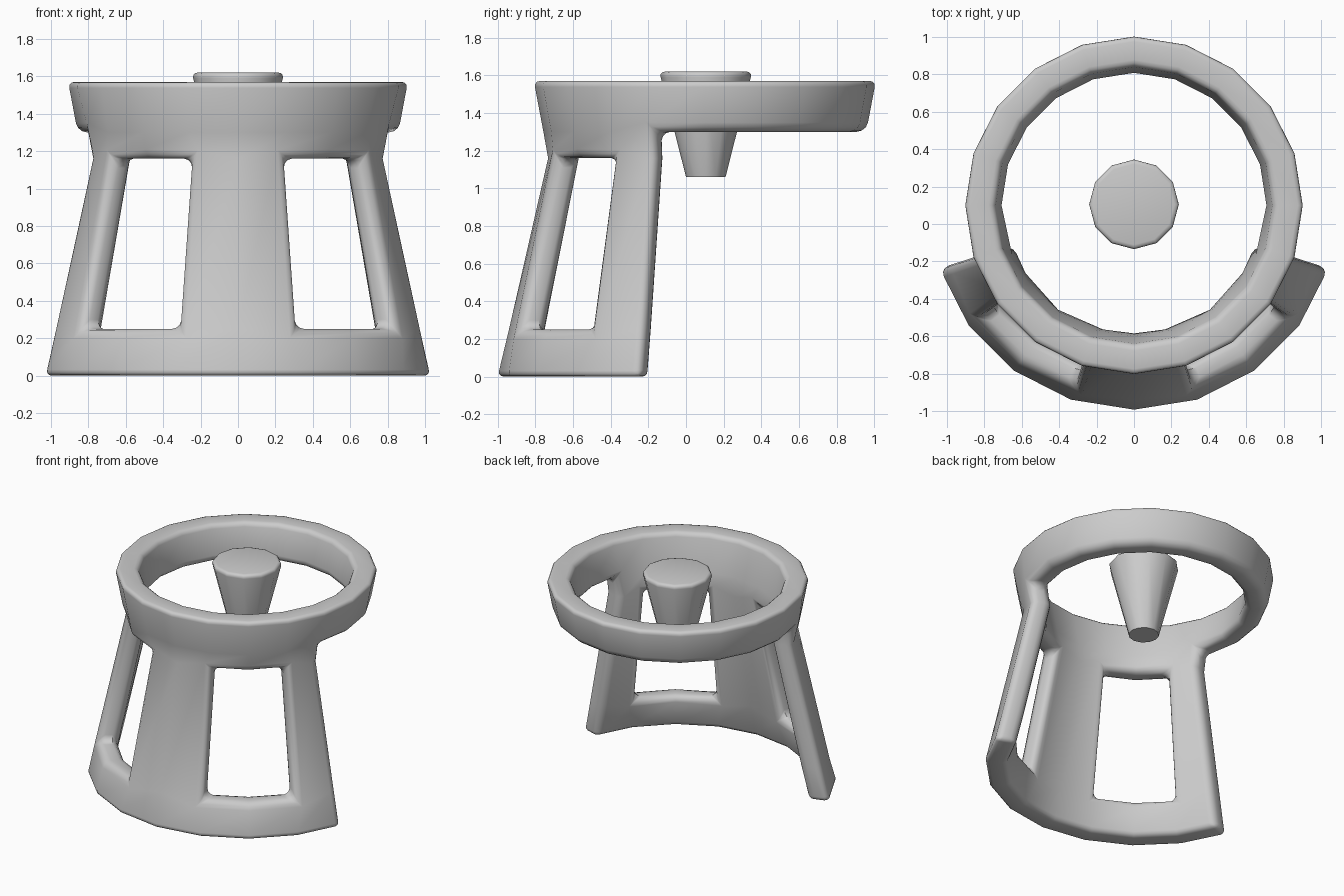
import bpy, bmesh
from math import pi, sin, cos, radians

if "Cube" in bpy.data.objects:
    bpy.data.objects.remove(bpy.data.objects["Cube"])

SEG = 20      # sides of the ring
CY = 0.1      # centre of the ring in y

# rows of the wall profile: z, outer radius, inner radius
ROWS = [(0.0, 1.10, 0.945), (0.25, 1.04, 0.885), (1.16, 0.832, 0.685),
        (1.30, 0.857, 0.70), (1.57, 0.908, 0.745)]


def filled(row, j):
    """True where the wall has material (j = column, counted from the front)."""
    if row < 0 or row > 3:
        return False
    k = (j + SEG // 2) % SEG - SEG // 2
    if row == 3:
        return True                        # full ring
    if row == 1:
        return k in (-4, -1, 0, 3)         # pillars between windows
    return -4 <= k <= 3                    # front bands


def finish(name, bm, width, weigh):
    """Bevel weighted edges, bake the bevel and shade."""
    bmesh.ops.recalc_face_normals(bm, faces=bm.faces)
    layer = bm.edges.layers.float.new("bevel_weight_edge")
    for e in bm.edges:
        if len(e.link_faces) == 2 and e.calc_face_angle() > radians(45):
            e[layer] = weigh(sum(v.co.z for v in e.verts) / 2)
    me = bpy.data.meshes.new(name)
    bm.to_mesh(me)
    bm.free()
    ob = bpy.data.objects.new(name, me)
    bpy.context.collection.objects.link(ob)
    bpy.ops.object.select_all(action='DESELECT')
    ob.select_set(True)
    bpy.context.view_layer.objects.active = ob
    mod = ob.modifiers.new("bevel", 'BEVEL')
    mod.limit_method = 'WEIGHT'
    mod.width = width
    mod.segments = 3
    bpy.ops.object.modifier_apply(modifier=mod.name)
    bpy.ops.object.shade_smooth_by_angle(angle=radians(40))
    return ob


# ring with flared, windowed front wall
bm = bmesh.new()
cache = {}


def vert(row, j, side):
    key = (row, j % SEG, side)
    if key not in cache:
        z, r = ROWS[row][0], ROWS[row][1 + side]
        a = -pi / 2 + 2 * pi * (j % SEG) / SEG
        cache[key] = bm.verts.new((r * cos(a), CY + r * sin(a), z))
    return cache[key]


for row in range(4):
    for j in range(SEG):
        if not filled(row, j):
            continue
        corners = [(row, j), (row, j + 1), (row + 1, j + 1), (row + 1, j)]
        bm.faces.new([vert(*c, 0) for c in corners])
        bm.faces.new([vert(*c, 1) for c in reversed(corners)])
        # close the wall thickness wherever the neighbour cell is empty
        for i, (dr, dj) in enumerate([(-1, 0), (0, 1), (1, 0), (0, -1)]):
            if not filled(row + dr, j + dj):
                a, b = corners[i], corners[(i + 1) % 4]
                bm.faces.new([vert(*b, 0), vert(*a, 0), vert(*a, 1), vert(*b, 1)])

finish("ring_stand", bm, 0.05, lambda z: 0.65 if z > 1.5 or z < 0.02 else 1.0)

# tapered plug floating in the middle of the ring
bm = bmesh.new()
bmesh.ops.create_cone(bm, cap_ends=True, segments=12, radius1=0.105,
                      radius2=0.247, depth=0.56)
bmesh.ops.translate(bm, verts=bm.verts, vec=(0, CY + 0.005, 1.34))
finish("centre_plug", bm, 0.03, lambda z: 1.0 if z > 1.6 else 0.0)
